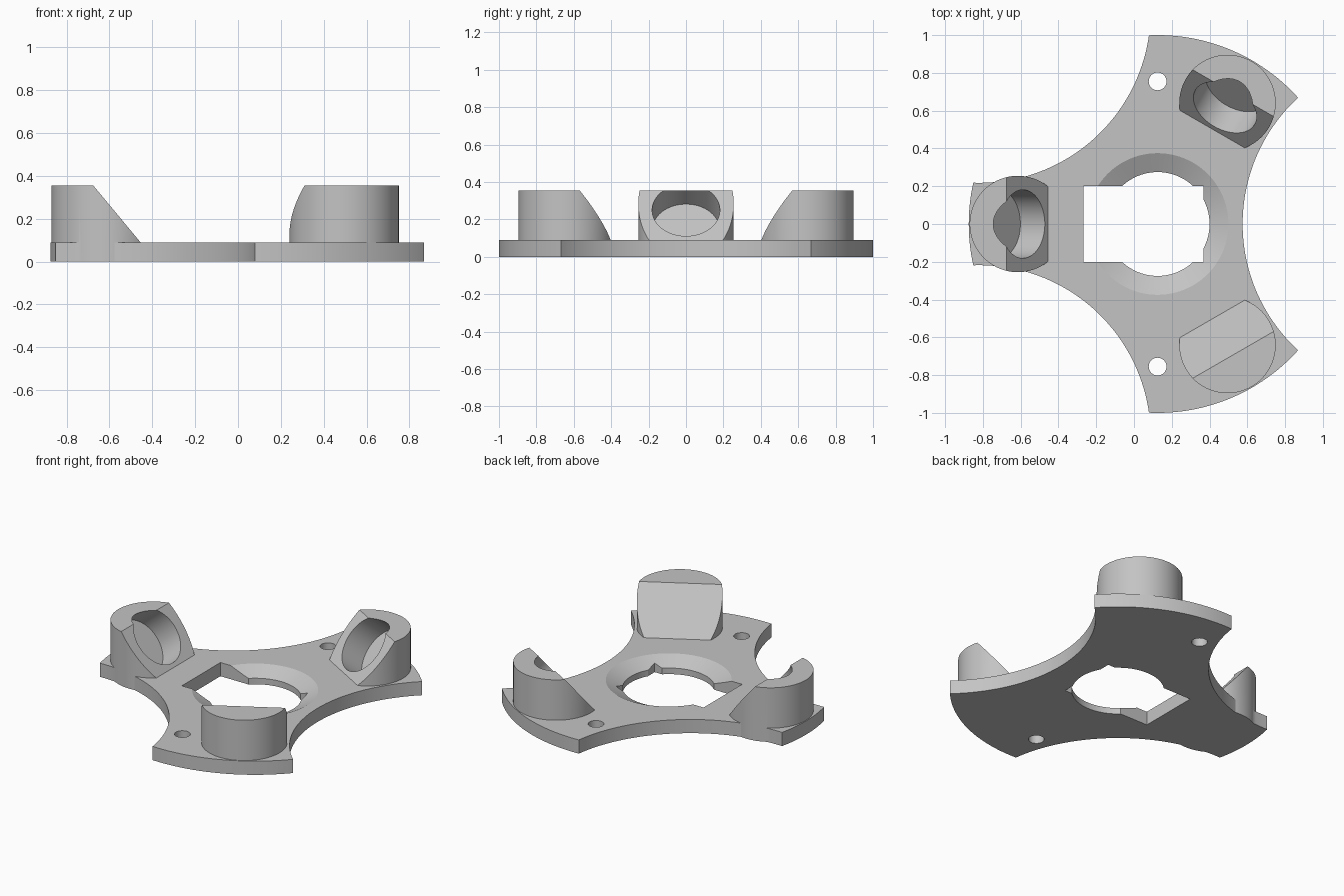
import bpy, bmesh, math
from mathutils import Matrix, Vector

cube = bpy.data.objects.get("Cube")
if cube:
    bpy.data.objects.remove(cube, do_unlink=True)

CENTRE = Vector((0.125, 0, 0))
PLATE, TOP = 0.09, 0.355          # plate thickness, boss height
SLOPE = Vector((0.77, 0, 0.64)).normalized()   # normal of the slanted socket face

grey = bpy.data.materials.new("plain grey")
grey.use_nodes = True
COLOUR = (0.55, 0.55, 0.55, 1)
grey.diffuse_color = COLOUR
grey.node_tree.nodes["Principled BSDF"].inputs["Base Color"].default_value = COLOUR


def finish(bm, name, matrix=None):
    if matrix:
        bm.transform(matrix)
    bmesh.ops.recalc_face_normals(bm, faces=bm.faces)
    mesh = bpy.data.meshes.new(name)
    bm.to_mesh(mesh)
    bm.free()
    mesh.materials.append(grey)
    obj = bpy.data.objects.new(name, mesh)
    bpy.context.collection.objects.link(obj)
    return obj


def cone_bm(r1, r2, z1, z2, segments=96):
    bm = bmesh.new()
    bmesh.ops.create_cone(bm, cap_ends=True, segments=segments, radius1=r1, radius2=r2,
                          depth=z2 - z1, matrix=Matrix.Translation((0, 0, (z1 + z2) / 2)))
    return bm


def cylinder(name, x, y, radius, z1, z2, segments=96, r2=None):
    bm = cone_bm(radius, radius if r2 is None else r2, z1, z2, segments)
    return finish(bm, name, Matrix.Translation((x, y, 0)))


def combine(target, other, operation):
    mod = target.modifiers.new(other.name, "BOOLEAN")
    mod.operation, mod.solver, mod.object = operation, "EXACT", other
    bpy.context.view_layer.objects.active = target
    bpy.ops.object.modifier_apply(modifier=mod.name)
    bpy.data.objects.remove(other, do_unlink=True)


# Three-armed plate: a disc with three concave scallops
plate = cylinder("mounting_plate", CENTRE.x, 0, 1.0, 0, PLATE, 192)
for angle, dist in ((0, 1.358), (130, 1.47), (-130, 1.47)):
    a = math.radians(angle)
    combine(plate, cylinder("scallop", CENTRE.x + dist * math.cos(a), dist * math.sin(a),
                            0.908, -1, 1, 192), "DIFFERENCE")

# Bosses with a slanted inward face, each drilled square to that face
for angle in (0, 120, 240):
    spin = Matrix.Translation(CENTRE) @ Matrix.Rotation(math.radians(angle), 4, "Z")
    bm = cone_bm(0.255, 0.255, 0, TOP)
    bm.transform(Matrix.Translation((-0.74, 0, 0)))
    cut = bmesh.ops.bisect_plane(bm, geom=bm.verts[:] + bm.edges[:] + bm.faces[:],
                                 plane_co=(-0.8, 0, TOP), plane_no=SLOPE, clear_outer=True)
    rim = [e for e in cut["geom_cut"] if isinstance(e, bmesh.types.BMEdge)]
    bmesh.ops.holes_fill(bm, edges=rim)
    combine(plate, finish(bm, "boss", spin), "UNION")

    aim = SLOPE.to_track_quat("Z", "Y").to_matrix().to_4x4()
    drill = cone_bm(0.181, 0.181, -0.168, 0.3)
    place = Matrix.Translation((-0.713, 0, 0.25)) @ aim
    combine(plate, finish(drill, "socket", spin @ place), "DIFFERENCE")

# Central bore, its countersink and the square keyway
combine(plate, cylinder("bore", CENTRE.x, 0, 0.275, -1, 1), "DIFFERENCE")
combine(plate, cylinder("countersink", CENTRE.x, 0, 0.275, 0.04, 0.14, r2=0.475), "DIFFERENCE")
bm = bmesh.new()
bmesh.ops.create_cube(bm, size=1)
combine(plate, finish(bm, "keyway", Matrix.Translation((0.05, 0, 0))
                      @ Matrix.Diagonal((0.635, 0.4, 1, 1))), "DIFFERENCE")

# Screw holes
for side in (-1, 1):
    combine(plate, cylinder("screw_hole", CENTRE.x, side * 0.755, 0.047, -1, 1, 48), "DIFFERENCE")

bpy.ops.object.select_all(action="DESELECT")
plate.select_set(True)
bpy.context.view_layer.objects.active = plate
bpy.ops.object.shade_smooth_by_angle(angle=math.radians(25))
